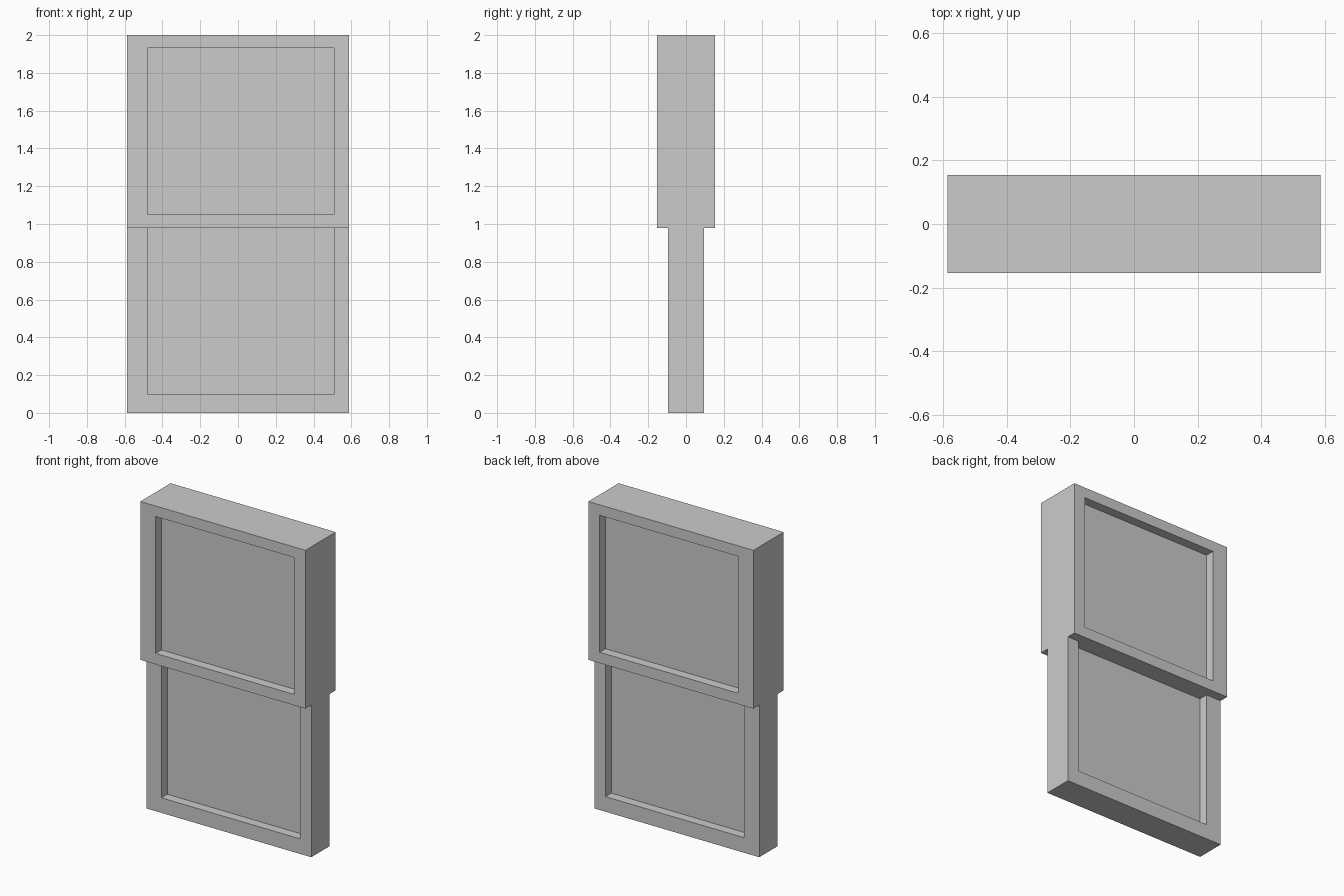
import bpy
import bmesh

if "Cube" in bpy.data.objects:
    bpy.data.objects.remove(bpy.data.objects["Cube"])

HALF_WIDTH = 0.588
OPEN_LEFT, OPEN_RIGHT = -0.48, 0.508
RECESS = 0.06


def sash(name, half_depth, bottom, top, open_bottom, open_top):
    """Closed slab with a rectangular pane recessed into the front and back."""
    bm = bmesh.new()

    def rect(x0, x1, z0, z1, y):
        return [bm.verts.new((x, y, z))
                for x, z in ((x0, z0), (x1, z0), (x1, z1), (x0, z1))]

    def bridge(a, b):
        for i in range(4):
            j = (i + 1) % 4
            bm.faces.new((a[i], a[j], b[j], b[i]))

    opening = (OPEN_LEFT, OPEN_RIGHT, open_bottom, open_top)
    outers = []
    for side in (-1, 1):
        outer = rect(-HALF_WIDTH, HALF_WIDTH, bottom, top, side * half_depth)
        lip = rect(*opening, side * half_depth)
        pane = rect(*opening, side * (half_depth - RECESS))
        bridge(outer, lip)
        bridge(lip, pane)
        bm.faces.new(pane)
        outers.append(outer)
    bridge(*outers)

    bmesh.ops.recalc_face_normals(bm, faces=bm.faces)
    mesh = bpy.data.meshes.new(name)
    bm.to_mesh(mesh)
    bm.free()
    obj = bpy.data.objects.new(name, mesh)
    bpy.context.collection.objects.link(obj)
    return obj


# Thick upper sash
sash("upper_sash", 0.154, 0.98, 2.0, 1.05, 1.932)

# Thinner lower sash, its top rail tucked inside the upper sash
sash("lower_sash", 0.094, 0.0, 1.04, 0.097, 0.99)
